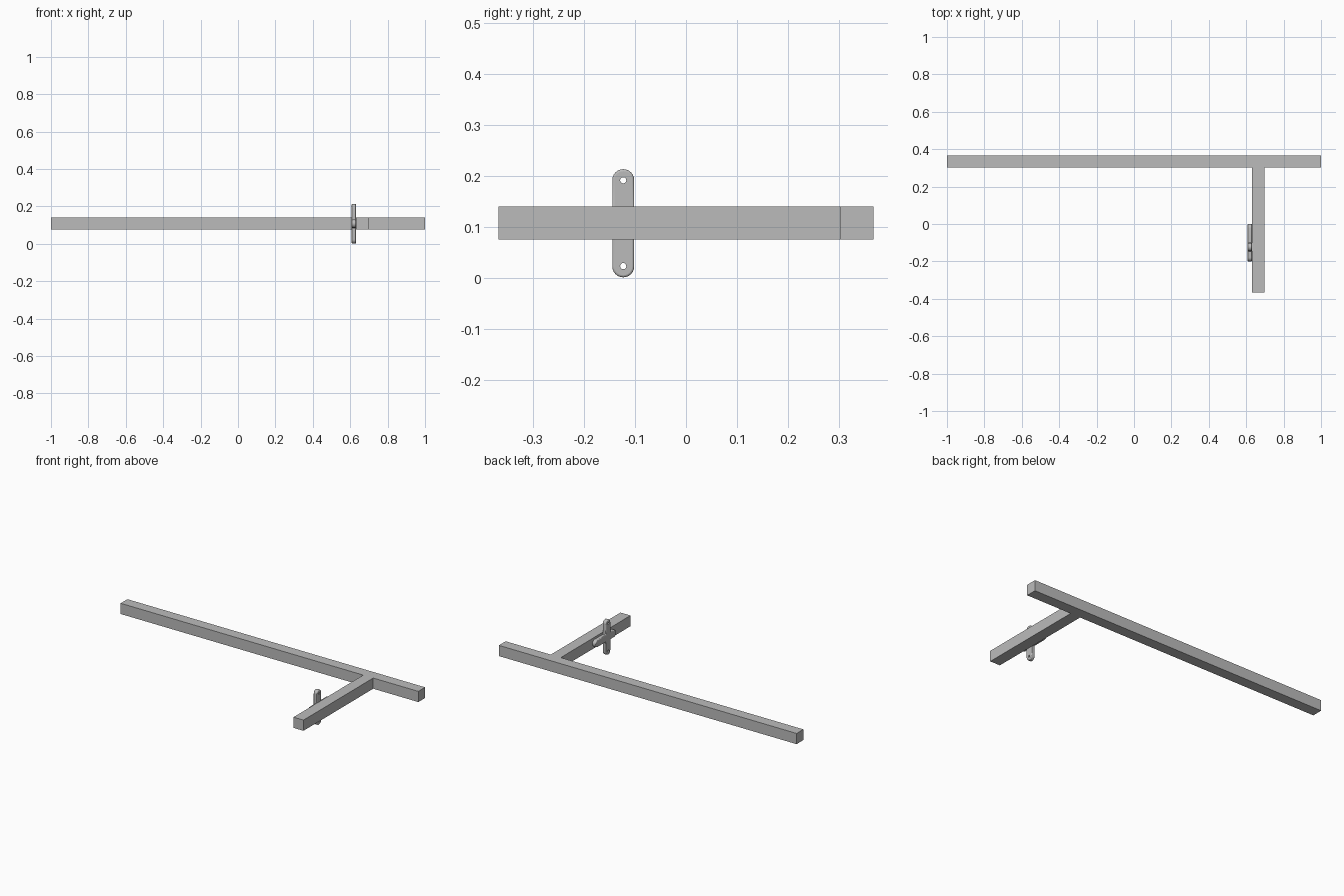
import bpy, bmesh, math
from mathutils import Matrix, Vector

cube = bpy.data.objects.get("Cube")
if cube:
    bpy.data.objects.remove(cube, do_unlink=True)

grey = bpy.data.materials.new("plain grey")
grey.use_nodes = True
colour = (0.5, 0.5, 0.5, 1)
grey.diffuse_color = colour
grey.node_tree.nodes["Principled BSDF"].inputs["Base Color"].default_value = colour


def extrude_profile(name, points, offset):
    """Fill a flat outline and pull it along the offset."""
    bm = bmesh.new()
    face = bm.faces.new([bm.verts.new(p) for p in points])
    pulled = bmesh.ops.extrude_face_region(bm, geom=[face], use_keep_orig=True)
    moved = [v for v in pulled["geom"] if isinstance(v, bmesh.types.BMVert)]
    bmesh.ops.translate(bm, verts=moved, vec=offset)
    bmesh.ops.recalc_face_normals(bm, faces=bm.faces)
    mesh = bpy.data.meshes.new(name)
    bm.to_mesh(mesh)
    bm.free()
    mesh.materials.append(grey)
    obj = bpy.data.objects.new(name, mesh)
    bpy.context.collection.objects.link(obj)
    return obj


def boolean(obj, other, operation):
    mod = obj.modifiers.new(operation.lower(), 'BOOLEAN')
    mod.operation = operation
    mod.solver = 'EXACT'
    mod.object = other
    other.hide_render = True
    other.hide_set(True)


# T-shaped frame: long back bar and a stem towards the front
z0, z1 = 0.075, 0.14
back, inner, front = 0.367, 0.302, -0.367
left, right = 0.63, 0.697
outline = [(-1, back), (-1, inner), (left, inner), (left, front),
           (right, front), (right, inner), (1, inner), (1, back)]
extrude_profile("t_frame", [(x, y, z0) for x, y in outline], Vector((0, 0, z1 - z0)))

# Cross-shaped cleat on the side of the stem
X0, THICK = 0.608, 0.023
PY, PZ, R = -0.123, 0.107, 0.0215
STEPS = 12


def cross_outline():
    # Arm reaches: +y, +z, -y, -z; each ends in a half circle
    reach = (0.123, 0.106, 0.077, 0.106)
    pts = []
    for i, length in enumerate(reach):
        turn = Matrix.Rotation(i * math.pi / 2, 2)
        for k in range(STEPS + 1):
            a = -math.pi / 2 + math.pi * k / STEPS
            p = turn @ Vector((length - R + R * math.cos(a), R * math.sin(a)))
            pts.append((X0, PY + p.x, PZ + p.y))
        corner = turn @ Vector((R, R))
        pts.append((X0, PY + corner.x, PZ + corner.y))
    return pts


cleat = extrude_profile("cross_cleat", cross_outline(), Vector((THICK, 0, 0)))
bevel = cleat.modifiers.new("soft rim", 'BEVEL')
bevel.width = 0.004
bevel.segments = 3
bevel.limit_method = 'ANGLE'
bevel.angle_limit = math.radians(60)

# Screw holes near the upper and lower ends
for label, z in (("upper", PZ + 0.084), ("lower", PZ - 0.084)):
    ring = [2 * math.pi * k / 24 for k in range(24)]
    pts = [(X0 - 0.02, PY + 0.006 * math.cos(a), z + 0.006 * math.sin(a)) for a in ring]
    cutter = extrude_profile(label + "_hole_cutter", pts, Vector((THICK + 0.04, 0, 0)))
    boolean(cleat, cutter, 'DIFFERENCE')

bpy.ops.object.select_all(action='DESELECT')
cleat.select_set(True)
bpy.context.view_layer.objects.active = cleat
bpy.ops.object.shade_smooth_by_angle(angle=math.radians(35))
